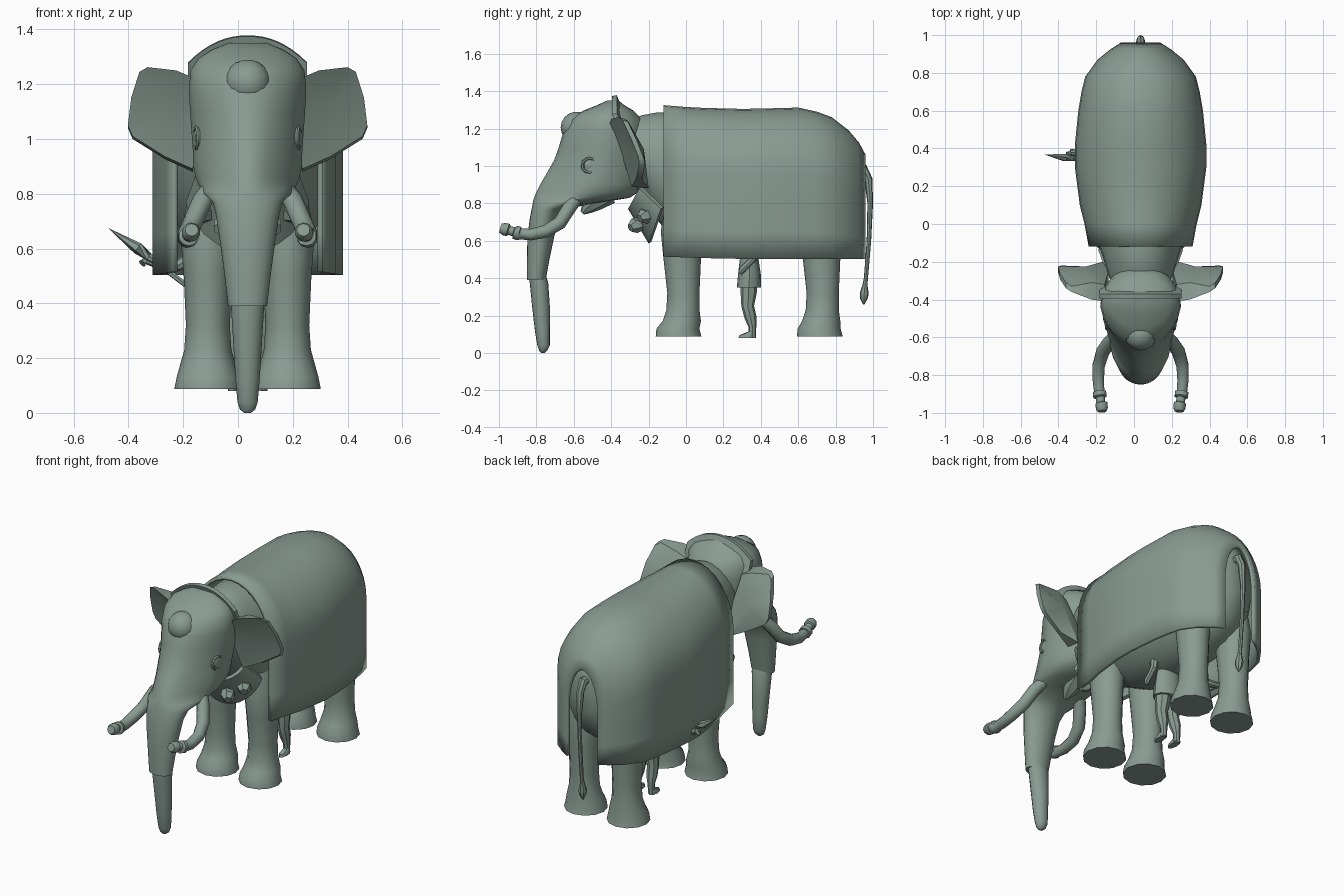
import bpy, bmesh, math
from mathutils import Vector

CX = 0.035          # centre line of the animal
hide = bpy.data.materials.new("grey_green")
hide.diffuse_color = (0.25, 0.33, 0.29, 1)


def finish(name, verts, faces):
    mesh = bpy.data.meshes.new(name)
    mesh.from_pydata([tuple(v) for v in verts], [], faces)
    bm = bmesh.new()
    bm.from_mesh(mesh)
    bmesh.ops.recalc_face_normals(bm, faces=bm.faces)
    bm.to_mesh(mesh)
    bm.free()
    mesh.materials.append(hide)
    ob = bpy.data.objects.new(name, mesh)
    ob.location.x = CX
    bpy.context.collection.objects.link(ob)
    return ob


def loft(name, rings, caps=True, closed=True):
    n = len(rings[0])
    verts = [v for r in rings for v in r]
    faces = []
    for i in range(len(rings) - 1):
        for j in range(n if closed else n - 1):
            k = (j + 1) % n
            faces.append((i * n + j, i * n + k, (i + 1) * n + k, (i + 1) * n + j))
    if caps:
        faces += [tuple(range(n)), tuple(range(len(verts) - n, len(verts)))]
    return finish(name, verts, faces)


def tube(name, pts, n=8):
    """Round sweep through (x, y, z, radius) points."""
    P = [Vector(p[:3]) for p in pts]
    rings = []
    for i, p in enumerate(P):
        d = (P[min(i + 1, len(P) - 1)] - P[max(i - 1, 0)]).normalized()
        ref = Vector((1, 0, 0)) if abs(d.x) < 0.8 else Vector((0, 1, 0))
        u = d.cross(ref).normalized()
        v = d.cross(u)
        rings.append([p + pts[i][3] * (u * math.cos(a) + v * math.sin(a))
                      for a in (2 * math.pi * k / n for k in range(n))])
    return loft(name, rings)


def stack(name, rows, n=24, x=0):
    """Horizontal egg rings: z, front y, back y, half width, front taper."""
    rings = []
    for z, yf, yb, w, t in rows:
        ring = []
        for k in range(n):
            a = 2 * math.pi * k / n
            c, s = math.cos(a), math.sin(a)
            ring.append((x + w * c * (1 - t * max(0, -s)), (yf + yb) / 2 + s * (yb - yf) / 2, z))
        rings.append(ring)
    return loft(name, rings)


# body and neck: y, half width, bottom, top
rows = [(-.33, .15, .93, 1.22), (-.24, .18, .84, 1.27), (-.16, .205, .72, 1.285), (-.08, .235, .62, 1.285),
        (.1, .27, .53, 1.28), (.35, .30, .50, 1.28), (.6, .285, .51, 1.28), (.76, .24, .55, 1.22),
        (.87, .16, .63, 1.12), (.93, .06, .78, 1.02)]
loft("body", [[(w * math.cos(a), y, (b + t) / 2 + (t - b) / 2 * math.sin(a))
               for a in (2 * math.pi * k / 24 for k in range(24))] for y, w, b, t in rows])

# blanket: arched sections, open at the front, at the bottom and around the tail
rows = [(-.12, .275, 1.325), (0, .297, 1.315), (.1, .322, 1.31), (.3, .348, 1.305), (.42, .348, 1.307),
        (.6, .33, 1.312), (.7, .313, 1.29), (.78, .293, 1.26), (.87, .228, 1.19), (.925, .16, 1.125),
        (.96, .105, 1.06)]
rings = []
for y, w, top in rows:
    spring = .52 + (top - .52) * .55
    arch = [(w * math.cos(a), y, spring + (top - spring) * math.sin(a))
            for a in (math.pi * k / 16 for k in range(17))]
    hem = .515 - .012 * min(1, max(0, y + .12) * 3)
    side = [hem, hem + (spring - hem) / 3, hem + (spring - hem) * 2 / 3]
    rings.append([(w, y, z) for z in side] + arch + [(-w, y, z) for z in reversed(side)])
blanket = loft("blanket", rings, caps=False, closed=False)
mod = blanket.modifiers.new("thickness", 'SOLIDIFY')
mod.thickness = .02
mod.offset = -1

# head with upper trunk
stack("head", [
    (1.35, -.42, -.36, .07, 0), (1.325, -.475, -.33, .13, .1), (1.295, -.55, -.28, .178, .1),
    (1.25, -.62, -.235, .208, .12), (1.18, -.657, -.215, .214, .15), (1.1, -.68, -.21, .21, .2),
    (1.03, -.705, -.215, .205, .25), (.96, -.745, -.225, .2, .3), (.9, -.78, -.235, .198, .35),
    (.86, -.8, -.255, .19, .3), (.83, -.812, -.3, .178, .25), (.813, -.817, -.4, .168, .18),
    (.795, -.82, -.52, .155, .1),
    (.77, -.825, -.63, .128, 0), (.72, -.835, -.68, .115, 0), (.62, -.848, -.705, .1, 0),
    (.5, -.85, -.73, .084, 0), (.39, -.85, -.75, .071, 0)])
stack("lower_trunk", [(.42, -.838, -.752, .06, 0), (.38, -.836, -.737, .06, 0), (.25, -.823, -.728, .052, 0),
                      (.12, -.808, -.728, .044, 0), (.04, -.795, -.728, .037, 0), (.012, -.785, -.742, .028, 0),
                      (0, -.775, -.755, .012, 0)], 16)
tube("lower_lip", [(0, -.42, .86, .07), (0, -.49, .81, .055), (0, -.53, .775, .035), (0, -.555, .748, .012)])

# forehead bump, low and rounded
bump = []
for k in range(9):
    a = math.pi * (.06 + .88 * k / 8)
    r = .085 * math.sin(a)
    bump.append((1.205 - .085 * math.cos(a), -.585 - r, -.585 + r, r, 0))
stack("forehead_bump", bump, 16)

# headband: curved plate leaning back over the crown
rings = []
for k in range(17):
    x = -.217 + .434 * k / 16
    z = 1.378 - .098 * abs(x / .217) ** 2.2
    rings.append([(x, -.395, z - .004), (x, -.37, z), (x, -.325, z - .115), (x, -.355, z - .12)])
loft("headband", rings)

for s, side in ((1, "left"), (-1, "right")):
    # ear: thick folded plate
    front = [(.19, -.41, 1.22), (.26, -.40, 1.25), (.365, -.36, 1.262), (.395, -.34, 1.245), (.425, -.295, 1.15),
             (.437, -.255, 1.05), (.42, -.25, 1.01), (.3, -.265, .935), (.2, -.29, .89), (.17, -.34, 1.05)]
    hub = (.29, -.31, 1.11)
    n = len(front)
    verts = [(s * x, y, z) for x, y, z in front]
    verts += [(s * x, y + (.03 if x > .28 else .09), z - .01) for x, y, z in front]
    verts += [(s * hub[0], hub[1], hub[2]), (s * .29, -.225, 1.09)]
    faces = []
    for i in range(n):
        j = (i + 1) % n
        faces += [(i, j, n + j, n + i), (i, j, 2 * n), (n + j, n + i, 2 * n + 1)]
    finish(side + "_ear", verts, faces)

    # eye: raised rim around a sunken ball
    rim = []
    for k in range(13):
        a = 2 * math.pi * k / 12
        rim.append((s * (.186 + .006 * math.cos(a)), -.515 + .04 * math.cos(a), 1.003 + .038 * math.sin(a), .008))
    tube(side + "_eye_rim", rim, 6)
    tube(side + "_eye", [(s * .16, -.515, 1.003, .035), (s * .184, -.515, 1.003, .03),
                         (s * .192, -.515, 1.003, .012)], 10)

    # tusk with two rings and a blunt end
    tube(side + "_tusk", [(s * x, y, z, r) for x, y, z, r in [
        (.12, -.57, .84, .03), (.165, -.625, .775, .037), (.2, -.675, .695, .036), (.222, -.75, .65, .034),
        (.224, -.83, .633, .031), (.219, -.885, .636, .029), (.218, -.89, .638, .037), (.215, -.915, .645, .037),
        (.214, -.92, .648, .025), (.21, -.945, .655, .024), (.208, -.95, .657, .034), (.205, -.975, .663, .033),
        (.204, -.992, .668, .024)]], 10)

    # legs with flared feet
    leg_rows = [(.088, .122, .122, .122), (.13, .118, .112, .114), (.17, .105, .1, .103), (.23, .085, .092, .086),
                (.32, .08, .092, .08), (.5, .1, .1, .088), (.65, .115, .11, .1), (.8, .09, .09, .07)]
    for name, y0, shift in (("front_leg", -.04, .02), ("back_leg", .715, .01)):
        stack(side + "_" + name, [(z, y0 + (0 if z < .15 else shift) - f, y0 + (0 if z < .15 else shift) + b, w, 0)
                                  for z, f, b, w in leg_rows], 12, s * .145)

    # collar half: broad sheet hanging round the neck to the chest
    strap = []
    for k in range(7):
        a = math.pi / 2 * k / 6
        c, t = math.cos(a), math.sin(a) ** 1.3
        y, z = -.25 - .06 * t, .88 - .11 * t
        y2, z2 = -.135 - .065 * t, .77 - .185 * t
        strap.append([(s * .185 * c, y, z), (s * .225 * c, y2, z2),
                      (s * .2 * c, y2 + .015, z2 + .01), (s * .165 * c, y + .015, z + .01)])
    loft(side + "_collar", strap)
    for i, (x, y, z) in enumerate([(.165, -.225, .73), (.09, -.275, .68)]):
        tube(side + "_stud_%d" % i, [(s * (x - .02), y + .03, z + .01, .038), (s * x, y, z, .042),
                                     (s * (x + .014), y - .022, z - .012, .024)], 6)

    # attendant's legs and feet
    tube(side + "_attendant_leg", [(s * x, y, z, r) for x, y, z, r in [
        (.035, .335, .42, .05), (.038, .335, .32, .043), (.042, .33, .25, .034), (.045, .345, .19, .032),
        (.047, .355, .14, .021), (.048, .355, .1, .019), (.048, .355, .085, .02)]])
    stack(side + "_attendant_foot", [(.08, .28, .375, .022, .1), (.095, .285, .375, .022, .1),
                                     (.115, .335, .37, .016, 0)], 8, s * .05)

# tail with tuft
tube("tail", [(0, .88, .98, .03), (0, .95, .985, .026), (0, .975, .93, .022), (0, .985, .8, .015),
              (0, .978, .6, .012), (0, .962, .4, .011), (0, .957, .365, .013), (0, .953, .32, .024),
              (0, .951, .29, .02), (0, .95, .26, .004)])

# attendant under the belly
stack("attendant_skirt", [(.35, .272, .402, .095, 0), (.42, .278, .4, .092, 0), (.52, .29, .385, .075, 0)], 12)
stack("attendant_torso", [(.5, .29, .385, .072, 0), (.6, .28, .39, .085, 0), (.66, .285, .385, .09, 0),
                          (.7, .315, .365, .035, 0), (.73, .315, .365, .03, 0)], 12)
stack("attendant_head", [(.72, .31, .36, .025, 0), (.75, .285, .38, .04, 0), (.8, .28, .39, .048, 0),
                         (.84, .295, .38, .04, 0), (.86, .32, .35, .015, 0)], 12)
tube("attendant_left_arm", [(.08, .345, .66, .03), (.115, .36, .56, .025), (.12, .355, .5, .022),
                            (.12, .325, .47, .018), (.12, .3, .445, .02), (.12, .288, .425, .01)])
tube("attendant_right_arm", [(-.07, .335, .66, .03), (-.17, .35, .59, .026), (-.25, .37, .54, .022),
                             (-.33, .375, .545, .018), (-.37, .38, .56, .018), (-.385, .37, .545, .015)])
# spear
tube("spear", [(-.1, .30, .37, .009), (-.34, .345, .555, .011), (-.36, .35, .57, .016), (-.40, .352, .60, .022),
               (-.505, .367, .672, .001)], 6)

# soft shading with crisp edges
bpy.ops.object.select_all(action='SELECT')
bpy.context.view_layer.objects.active = blanket
bpy.ops.object.shade_smooth_by_angle(angle=math.radians(38))
